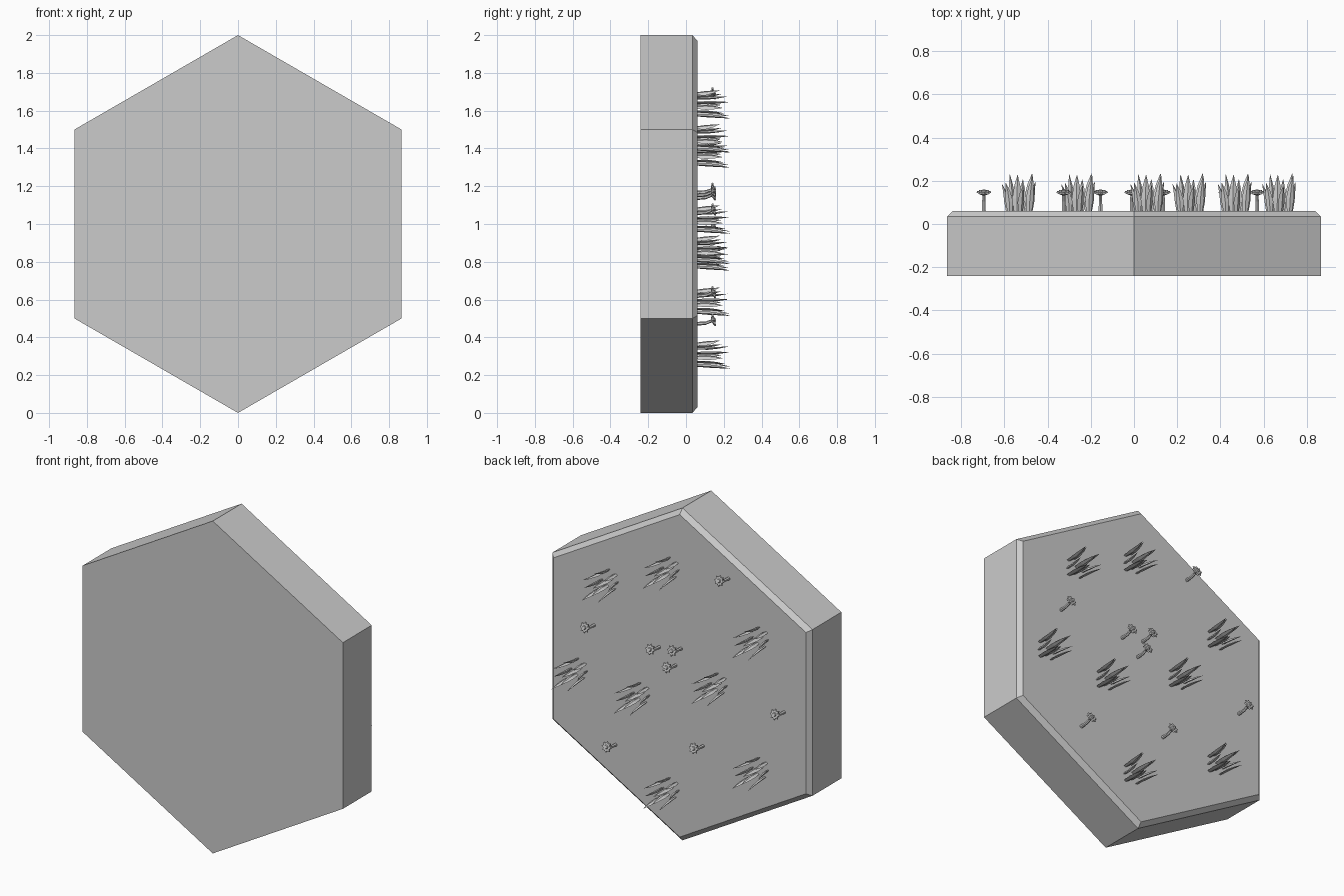
import bpy, bmesh, math, random
from mathutils import Vector, Matrix

if "Cube" in bpy.data.objects:
    bpy.data.objects.remove(bpy.data.objects["Cube"])

random.seed(4)
TOP = 0.06  # y of the planted face


def make_object(name, bm):
    bmesh.ops.recalc_face_normals(bm, faces=bm.faces)
    me = bpy.data.meshes.new(name)
    bm.to_mesh(me)
    bm.free()
    ob = bpy.data.objects.new(name, me)
    bpy.context.collection.objects.link(ob)
    return ob


def loft(bm, rings):
    """Skin a list of closed rings and cap both ends."""
    vs = [[bm.verts.new(p) for p in r] for r in rings]
    n = len(vs[0])
    for a, b in zip(vs, vs[1:]):
        for i in range(n):
            j = (i + 1) % n
            bm.faces.new((a[i], a[j], b[j], b[i]))
    bm.faces.new(vs[0])
    bm.faces.new(vs[-1])


def circle(n, r, y, centre=(0, 0), lobe=0.0):
    pts = []
    for i in range(n):
        a = 2 * math.pi * i / n
        rr = r - (lobe if i % 2 else 0)
        pts.append((centre[0] + rr * math.sin(a), y, centre[1] + rr * math.cos(a)))
    return pts


# hexagonal tile with a chamfered planted side
bm = bmesh.new()
loft(bm, [circle(6, 1, -0.24, (0, 1)), circle(6, 1, 0.034, (0, 1)),
          circle(6, 0.97, TOP, (0, 1))])
make_object("hex_tile", bm)


# grass tuft: pointed blades with a thin diamond section, growing along +y
def blade(bm, x, z, height, width, lean, turn):
    m = Matrix.Rotation(turn, 3, 'Y')
    rings = []
    for t, w in ((0, 0.65), (0.35, 1.0), (0.7, 0.65), (1, 0.04)):
        hw, ht = width * w / 2, width * w * 0.2
        c = Vector((x + lean[0] * t * t, height * t, z + lean[1] * t * t))
        rings.append([c + m @ Vector(p) for p in
                      ((hw, 0, 0), (0, 0, ht), (-hw, 0, 0), (0, 0, -ht))])
    loft(bm, rings)


bm = bmesh.new()
spots = [(-0.045, 0.045), (0.005, 0.06), (0.045, 0.035), (-0.055, 0.0), (-0.012, 0.012),
         (0.05, -0.012), (-0.035, -0.045), (0.012, -0.035), (0.042, -0.055)]
for x, z in spots:
    h = random.uniform(0.115, 0.178)
    blade(bm, x, z, h, random.uniform(0.034, 0.046),
          (x * 0.35 + random.uniform(-.012, .012), z * 0.3),
          random.uniform(-0.2, 0.85))
tuft = make_object("grass_tuft", bm)

# flower: bent stem, lobed petals and a small centre
bm = bmesh.new()
loft(bm, [circle(6, 0.010, 0, (0, -0.018)), circle(6, 0.009, 0.045, (0, -0.015)),
          circle(6, 0.008, 0.085, (0, 0))])
tilt = Matrix.Translation((0, 0.082, 0)) @ Matrix.Rotation(math.radians(14), 4, 'X')
for rings in ([circle(16, 0.012, -0.006), circle(16, 0.034, 0.004, lobe=0.010),
               circle(16, 0.031, 0.011, lobe=0.010)],
              [circle(8, 0.013, 0.010), circle(8, 0.009, 0.017)]):
    loft(bm, [[tilt @ Vector(p) for p in r] for r in rings])
flower = make_object("flower", bm)


# plant the tile
def plant(source, places):
    for i, (x, z) in enumerate(places):
        ob = source if i == 0 else source.copy()
        if i:
            bpy.context.collection.objects.link(ob)
        ob.location = (x, TOP - 0.001, z)


plant(tuft, [(0.47, 1.45), (0.065, 1.63), (0.675, 0.86), (0.26, 0.825),
             (-0.255, 1.02), (-0.53, 1.37), (-0.53, 0.585), (0.065, 0.305)])
plant(flower, [(-0.325, 1.69), (0.57, 1.17), (0.135, 1.155), (-0.01, 1.185),
               (0.025, 1.075), (-0.695, 0.985), (0.425, 0.49), (-0.155, 0.637)])
